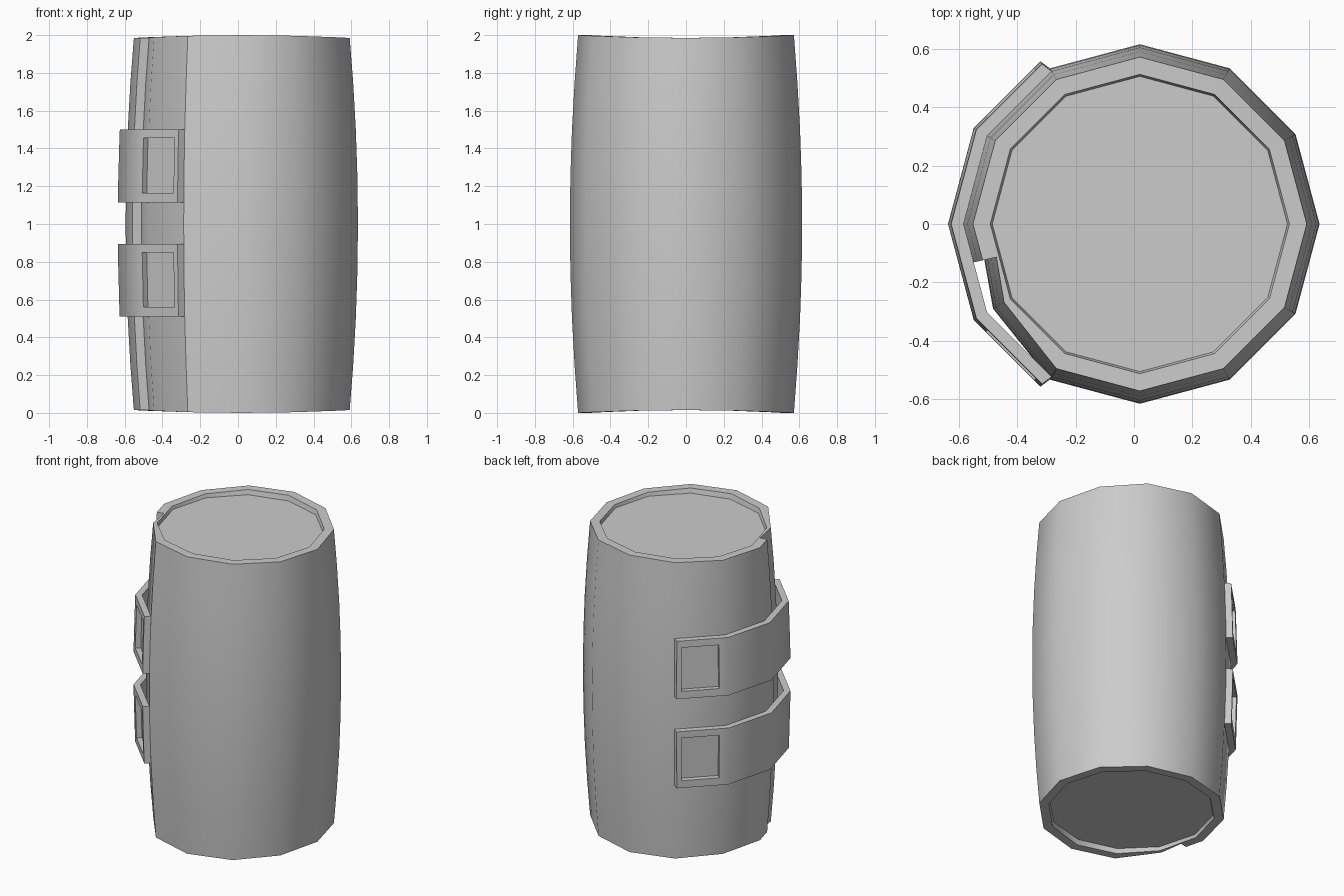
import bpy, bmesh, math
from mathutils import Vector

if "Cube" in bpy.data.objects:
    bpy.data.objects.remove(bpy.data.objects["Cube"])

CX = 0.02           # axis of the sleeve
STRAP_T = 0.042     # strap thickness

grey = bpy.data.materials.new("plain grey")
grey.diffuse_color = (0.6, 0.6, 0.6, 1)
grey.use_nodes = True
grey.node_tree.nodes["Principled BSDF"].inputs["Base Color"].default_value = grey.diffuse_color


def radius(z):
    """Barrel-shaped outer radius."""
    return 0.615 - 0.045 * (z - 1) ** 2


def polar(deg, r, z):
    a = math.radians(deg)
    return Vector((CX + r * math.cos(a), r * math.sin(a), z))


def finish(name, bm):
    bmesh.ops.recalc_face_normals(bm, faces=bm.faces)
    me = bpy.data.meshes.new(name)
    bm.to_mesh(me)
    bm.free()
    me.materials.append(grey)
    ob = bpy.data.objects.new(name, me)
    bpy.context.collection.objects.link(ob)
    bpy.ops.object.select_all(action='DESELECT')
    ob.select_set(True)
    bpy.context.view_layer.objects.active = ob
    bpy.ops.object.shade_smooth_by_angle(angle=math.radians(36))
    return ob


# Sleeve: twelve-sided barrel whose left side overlaps itself in a stepped seam
SECTION = [(193, 0.966, 0.048), (210, 1, 0.035)]
SECTION += [(a, 1, 0) for a in range(240, 541, 30)] + [(553, 0.966, 0)]


def wave(deg):
    return 0.0075 * (1 + math.cos(math.radians(2 * (deg - 90))))


def outer_ring(z, end=0):
    """Outer section at z; end is -1 or 1 for the wavy rims."""
    return [polar(a, radius(z) * f - d, z + end * wave(a)) for a, f, d in SECTION]


def inner_ring(r, z, end, wavy=1):
    return [polar(a, r * f, z + end * wavy * wave(a)) for a, f, d in SECTION]


bm = bmesh.new()
rings = [inner_ring(0.505, 0.035, -1, 0), inner_ring(0.512, 0.015, -1),
         outer_ring(0.015, -1)]
rings += [outer_ring(z) for z in (0.25, 0.5, 0.75, 1, 1.25, 1.5, 1.75)]
rings += [outer_ring(1.985, 1), inner_ring(0.512, 1.985, 1),
          inner_ring(0.505, 1.965, 1, 0)]
rows = [[bm.verts.new(p) for p in ring] for ring in rings]
n = len(SECTION)
for lo, hi in zip(rows, rows[1:]):
    for i in range(n):
        j = (i + 1) % n
        bm.faces.new((lo[i], lo[j], hi[j], hi[i]))
bm.faces.new(rows[0])
bm.faces.new(rows[-1])
finish("sleeve", bm)


# Straps: bent bands around the left side with a square recess near each end
def along(t, r, z):
    """Point on the polygon from 120 to 240 degrees, t counted in sides."""
    k = min(int(t), 3)
    return polar(120 + 30 * k, r, z).lerp(polar(150 + 30 * k, r, z), t - k)


COLS = [0, 0.14, 0.83, 1, 2, 3, 3.17, 3.86, 4]


def make_strap(name, z0, z1):
    bm = bmesh.new()
    levels = [z0, z0 + 0.05, z1 - 0.045, z1]
    outer, inner = [], []
    for t in COLS:
        t_out = min(max(t, 0.05), 3.95)      # ends cut square to the band
        outer.append([bm.verts.new(along(t_out, radius(z) + STRAP_T, z)) for z in levels])
        inner.append([bm.verts.new(along(t, radius(z), z)) for z in levels])
    windows = []
    last = len(COLS) - 1
    for i in range(last):
        for k in range(3):
            f = bm.faces.new((outer[i][k], outer[i + 1][k],
                              outer[i + 1][k + 1], outer[i][k + 1]))
            if k == 1 and i in (1, last - 2):
                windows.append(f)
            bm.faces.new((inner[i][k], inner[i][k + 1],
                          inner[i + 1][k + 1], inner[i + 1][k]))
        for k in (0, 3):                      # lower and upper edges
            bm.faces.new((outer[i][k], inner[i][k], inner[i + 1][k], outer[i + 1][k]))
    for i in (0, last):                       # end edges
        for k in range(3):
            bm.faces.new((outer[i][k], outer[i][k + 1], inner[i][k + 1], inner[i][k]))
    bmesh.ops.recalc_face_normals(bm, faces=bm.faces)
    # Sink the square recesses
    normals = [f.normal.copy() for f in windows]
    sunk = bmesh.ops.extrude_discrete_faces(bm, faces=windows)["faces"]
    for f, nrm in zip(sunk, normals):
        bmesh.ops.translate(bm, vec=nrm * -0.034, verts=f.verts)
    finish(name, bm)


make_strap("lower_strap", 0.51, 0.895)
make_strap("upper_strap", 1.115, 1.50)
